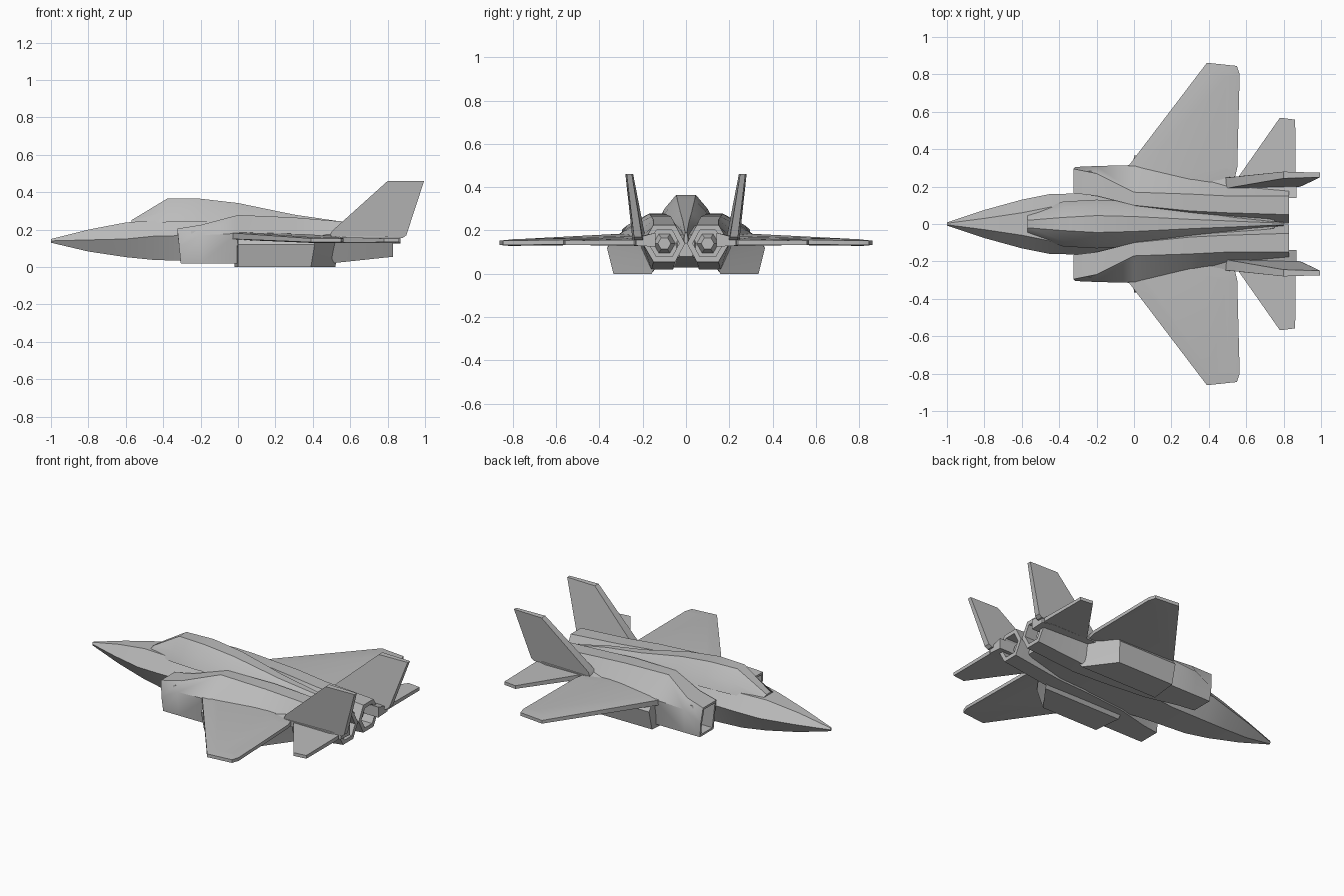
import bpy
import bmesh
from mathutils import Vector

default_cube = bpy.data.objects.get("Cube")
if default_cube:
    bpy.data.objects.remove(default_cube, do_unlink=True)

grey = bpy.data.materials.new("airframe grey")
grey.use_nodes = True
grey.diffuse_color = (0.5, 0.5, 0.5, 1)
grey.node_tree.nodes["Principled BSDF"].inputs["Base Color"].default_value = grey.diffuse_color


def finish(name, bm, mirrored=False):
    """Turn a bmesh into a named, shaded and optionally mirrored object."""
    bmesh.ops.recalc_face_normals(bm, faces=bm.faces)
    mesh = bpy.data.meshes.new(name)
    bm.to_mesh(mesh)
    bm.free()
    mesh.materials.append(grey)
    obj = bpy.data.objects.new(name, mesh)
    bpy.context.collection.objects.link(obj)
    bpy.ops.object.select_all(action="DESELECT")
    obj.select_set(True)
    bpy.context.view_layer.objects.active = obj
    bpy.ops.object.shade_smooth_by_angle(angle=0.6)
    if mirrored:
        mirror = obj.modifiers.new("other side", "MIRROR")
        mirror.use_axis = (False, True, False)
        mirror.use_mirror_merge = False
    return obj


def loft(rings):
    """Skin closed rings of points; return the bmesh and its two end caps."""
    bm = bmesh.new()
    loops = [[bm.verts.new(point) for point in ring] for ring in rings]
    for first, second in zip(loops, loops[1:]):
        for i in range(len(first)):
            j = (i + 1) % len(first)
            bm.faces.new((first[i], first[j], second[j], second[i]))
    caps = bm.faces.new(loops[0]), bm.faces.new(loops[-1][::-1])
    bmesh.ops.recalc_face_normals(bm, faces=bm.faces)
    return bm, caps


def symmetric_ring(x, *half):
    """Ring from (width, height) pairs running from bottom to top."""
    pairs = list(zip(half[::2], half[1::2]))
    return [(x, y, z) for y, z in pairs] + [(x, -y, z) for y, z in reversed(pairs)]


def hollow(bm, cap, rim, depth):
    """Open a tube end with a rim and a recessed back wall."""
    bmesh.ops.inset_region(bm, faces=[cap], thickness=rim, use_even_offset=True)
    rim_verts = list(cap.verts)
    inner = bmesh.ops.extrude_face_region(bm, geom=[cap])
    moved = [v for v in inner["geom"] if isinstance(v, bmesh.types.BMVert)]
    bmesh.ops.translate(bm, verts=moved, vec=(depth, 0, 0))
    if cap.is_valid and all(v in rim_verts for v in cap.verts):
        bmesh.ops.delete(bm, geom=[cap], context="FACES_ONLY")


def panel(name, outline, axis, crown=0):
    """Thin surface from (x, y, z, half thickness) corners along an axis."""
    axis = Vector(axis)
    rings = [[Vector(p[:3]) + axis * p[3] * side for p in outline] for side in (-1, 1)]
    bm, caps = loft(rings)
    if crown:
        bmesh.ops.inset_individual(bm, faces=list(caps), thickness=0.06, depth=crown)
    return finish(name, bm, mirrored=True)


# Fuselage: width and height of belly, side and shoulder at each station
fuselage = [
    (-1, 0.004, 0.13, 0.008, 0.14, 0.004, 0.15),
    (-0.8, 0.035, 0.083, 0.075, 0.145, 0.03, 0.2),
    (-0.6, 0.07, 0.053, 0.13, 0.15, 0.06, 0.238),
    (-0.45, 0.09, 0.038, 0.16, 0.165, 0.09, 0.25),
    (-0.2, 0.1, 0.03, 0.165, 0.17, 0.1, 0.27),
    (0.05, 0.13, 0.03, 0.16, 0.17, 0.1, 0.27),
    (0.5, 0.11, 0.03, 0.13, 0.15, 0.08, 0.22),
    (0.75, 0.03, 0.08, 0.04, 0.14, 0.02, 0.18),
]
finish("fuselage", loft([symmetric_ring(*row) for row in fuselage])[0])

# Canopy flowing back into the spine
canopy = [
    (-0.57, 0.05, 0.22, 0.045, 0.24, 0.02, 0.25),
    (-0.38, 0.12, 0.24, 0.09, 0.3, 0.035, 0.365),
    (-0.2, 0.13, 0.24, 0.1, 0.3, 0.045, 0.365),
    (0, 0.12, 0.24, 0.09, 0.29, 0.04, 0.342),
    (0.3, 0.08, 0.22, 0.06, 0.25, 0.025, 0.28),
    (0.54, 0.04, 0.2, 0.03, 0.225, 0.015, 0.245),
    (0.8, 0.01, 0.14, 0.008, 0.17, 0.004, 0.19),
]
finish("canopy_and_spine", loft([symmetric_ring(*row) for row in canopy])[0])


# Intake ducts blending into hexagonal engine tubes
def duct_ring(x, inner, top_in, top_out, outer, low_out, low, mid, top):
    return [(x, outer, mid), (x, top_out, top), (x, top_in, top),
            (x, inner, mid), (x, top_in, low), (x, low_out, low)]


ducts = [
    (-0.315, 0.165, 0.165, 0.295, 0.305, 0.3, 0.02, 0.11, 0.205),
    (-0.2, 0.15, 0.15, 0.27, 0.31, 0.3, 0.02, 0.17, 0.225),
    (0, 0.1, 0.1, 0.17, 0.315, 0.3, 0.02, 0.18, 0.278),
    (0.3, 0.02, 0.07, 0.16, 0.25, 0.2, 0.02, 0.165, 0.265),
    (0.5, 0.004, 0.06, 0.15, 0.22, 0.16, 0.02, 0.15, 0.248),
    (0.83, 0.004, 0.05, 0.15, 0.2, 0.15, 0.055, 0.14, 0.226),
]
bm, (intake, nozzle) = loft([duct_ring(*row) for row in ducts])
for vert in intake.verts:
    vert.co.x -= (vert.co.z - 0.11) * 0.1
hollow(bm, intake, 0.013, 0.12)
hollow(bm, nozzle, 0.024, -0.1)
finish("engine_ducts", bm, mirrored=True)

# Exhaust cones inside the nozzles
cone = [[(x, 0.1 + r * c, 0.14 + r * s) for c, s in
         ((1, 0), (0.5, 0.87), (-0.5, 0.87), (-1, 0), (-0.5, -0.87), (0.5, -0.87))]
        for x, r in ((0.72, 0.055), (0.78, 0.03))]
finish("exhaust_cones", loft(cone)[0], mirrored=True)

# Lower side pods with slanted rear faces
pod_low = [(-0.02, 0.16, 0), (0, 0.335, 0), (0.39, 0.335, 0), (0.52, 0.16, 0)]
pod_mid = [(-0.02, 0.12, 0.05), (0, 0.365, 0.12), (0.41, 0.365, 0.12), (0.53, 0.13, 0.05)]
pod_top = [(-0.03, 0.12, 0.17), (0, 0.34, 0.155), (0.41, 0.34, 0.15), (0.53, 0.2, 0.14)]
finish("side_pods", loft([pod_low, pod_mid, pod_top])[0], mirrored=True)

# Main wings
panel("wings", [
    (-0.05, 0.15, 0.17, 0.016), (-0.03, 0.31, 0.166, 0.016),
    (0.39, 0.862, 0.143, 0.01), (0.55, 0.845, 0.143, 0.01),
    (0.565, 0.8, 0.143, 0.01), (0.552, 0.3, 0.15, 0.011),
    (0.54, 0.25, 0.15, 0.012), (0.42, 0.23, 0.155, 0.014),
    (0.4, 0.15, 0.155, 0.014)], (0, 0, 1), crown=0.005)

# Tailplanes
panel("tailplanes", [
    (0.5, 0.15, 0.145, 0.016), (0.55, 0.24, 0.145, 0.015),
    (0.78, 0.568, 0.143, 0.01), (0.862, 0.558, 0.143, 0.01),
    (0.863, 0.24, 0.145, 0.012), (0.8, 0.15, 0.145, 0.014)], (0, 0, 1))

# Booms joining the fins and tailplanes to the engines
boom = [[(x, y, z) for y, z in ((0.14, 0.125), (w, 0.13), (w, 0.165), (0.14, 0.19))]
        for x, w in ((0.35, 0.22), (0.5, 0.25), (0.8, 0.25), (0.87, 0.23))]
finish("tail_booms", loft(boom)[0], mirrored=True)

# Canted twin fins
panel("fins", [
    (0.49, 0.218, 0.165, 0.03), (0.5, 0.22, 0.19, 0.028),
    (0.8, 0.262, 0.46, 0.018), (0.995, 0.262, 0.46, 0.012),
    (0.9, 0.222, 0.17, 0.018), (0.88, 0.218, 0.155, 0.02)], (0, 1, 0))
